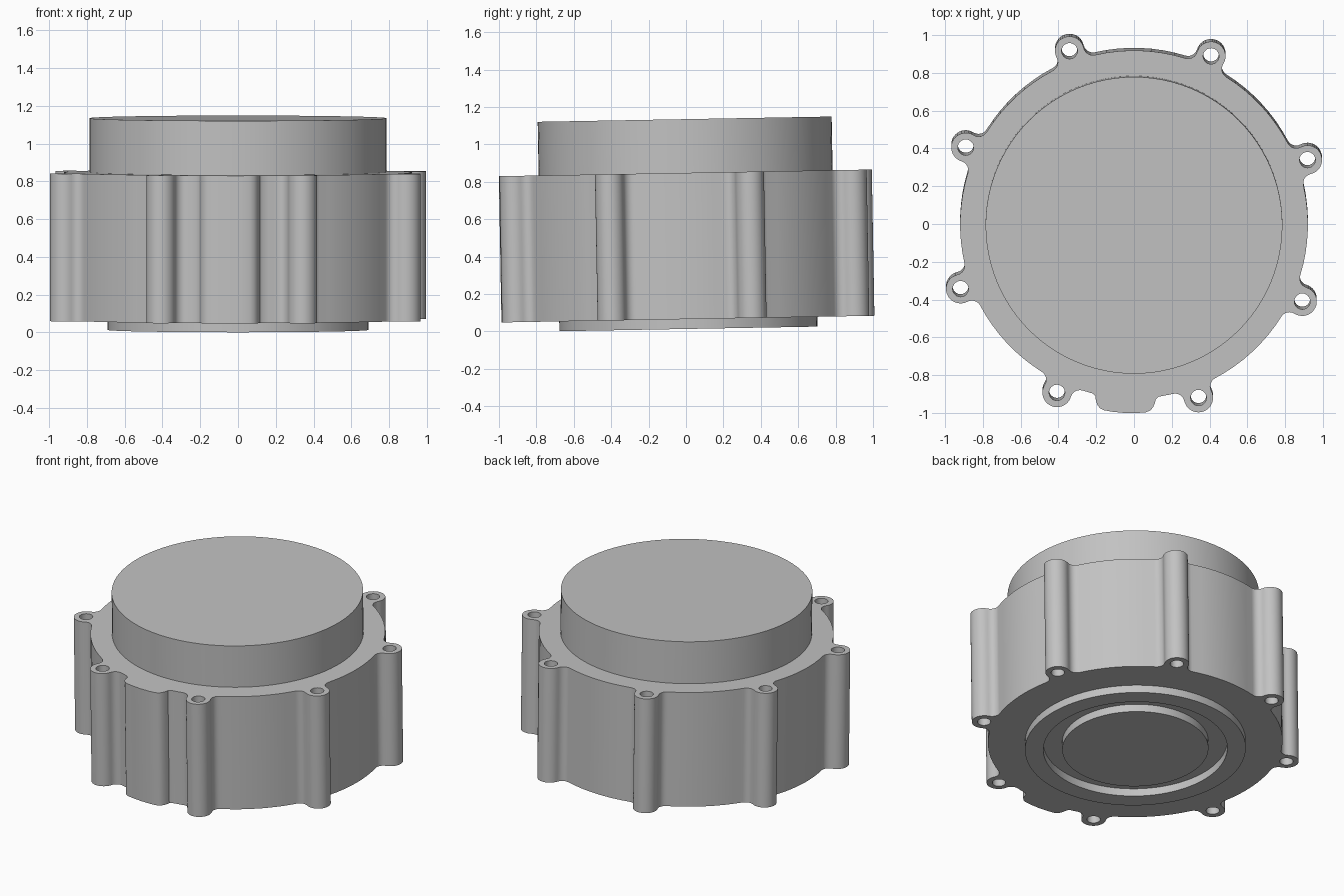
import bpy
import bmesh
from math import acos, cos, sin, pi, radians, atan2, tau
from mathutils import Vector

default = bpy.data.objects.get("Cube")
if default:
    bpy.data.objects.remove(default, do_unlink=True)

metal = bpy.data.materials.new("plain grey metal")
metal.use_nodes = True
GREY = (0.54, 0.54, 0.54, 1)
metal.diffuse_color = GREY
metal.node_tree.nodes["Principled BSDF"].inputs["Base Color"].default_value = GREY

PIVOT = 0.57           # height the whole housing leans about
LEAN = radians(1.03)
BODY_R, BOLT_R, LUG_R, FILLET, HOLE_R = 0.921, 0.98, 0.077, 0.05, 0.042
BOLT_ANGLES = [radians(20.4 + 45 * i) for i in range(8)]


def polar(angle, r):
    return Vector((r * cos(angle), r * sin(angle)))


def arc(centre, r, start, end, steps):
    return [centre + polar(start + (end - start) * i / steps, r) for i in range(steps + 1)]


def circle(r, steps=96, centre=Vector((0, 0))):
    return arc(centre, r, 0, tau, steps)[:-1]


def direction(v):
    return atan2(v.y, v.x)


def extrude_loops(name, loops, z0, z1):
    """Fill closed outlines (inner ones become holes) and extrude from z0 to z1."""
    curve = bpy.data.curves.new(name, "CURVE")
    curve.dimensions = "2D"
    curve.fill_mode = "BOTH"
    curve.extrude = (z1 - z0) / 2
    for loop in loops:
        spline = curve.splines.new("POLY")
        spline.points.add(len(loop) - 1)
        for point, p in zip(spline.points, loop):
            point.co = (p.x, p.y, 0, 1)
        spline.use_cyclic_u = True
    obj = bpy.data.objects.new(name, curve)
    bpy.context.collection.objects.link(obj)
    bpy.ops.object.select_all(action="DESELECT")
    obj.select_set(True)
    bpy.context.view_layer.objects.active = obj
    bpy.ops.object.convert(target="MESH")
    obj = bpy.context.view_layer.objects.active
    bm = bmesh.new()
    bm.from_mesh(obj.data)
    bmesh.ops.translate(bm, verts=bm.verts, vec=(0, 0, (z0 + z1) / 2 - PIVOT))
    bmesh.ops.remove_doubles(bm, verts=bm.verts, dist=0.0001)
    bmesh.ops.recalc_face_normals(bm, faces=bm.faces)
    bm.to_mesh(obj.data)
    bm.free()
    obj.data.materials.clear()
    obj.data.materials.append(metal)
    bpy.ops.object.shade_smooth_by_angle(angle=radians(30))
    obj.location = (0, 0.003, PIVOT)
    obj.rotation_euler.x = LEAN
    return obj


def lug(angle):
    """Counterclockwise outline of one bolt lug with its two fillets."""
    a, b, c = BOLT_R, BODY_R + FILLET, LUG_R + FILLET
    spread = acos((a * a + b * b - c * c) / (2 * a * b))
    centre = polar(angle, BOLT_R)
    before, after = polar(angle - spread, b), polar(angle + spread, b)

    def turn(frm, to):
        return (to - frm + pi) % tau - pi

    s1 = direction(-before)
    e1 = direction(centre - before)
    first = arc(before, FILLET, s1, s1 + turn(s1, e1), 6)
    s2 = direction(before - centre)
    sweep = (direction(after - centre) - s2) % tau
    tip = arc(centre, LUG_R, s2, s2 + sweep, 20)
    s3 = direction(centre - after)
    last = arc(after, FILLET, s3, s3 + turn(s3, direction(-after)), 6)
    return first + tip[1:-1] + last, angle - spread, angle + spread


def tab(angle):
    """Rounded locating tab on the front, mirrored about its middle."""
    half = [(13, BODY_R), (11, 0.922), (9.9, 0.933), (9.4, 0.955), (8.7, 0.975),
            (7.8, 0.989), (6.5, 0.997), (4, 0.999)]
    points = [polar(angle - radians(a), r) for a, r in half]
    points.append(polar(angle, 1.0))
    points += [polar(angle + radians(a), r) for a, r in reversed(half)]
    return points, angle - radians(13), angle + radians(13)


# Housing outline: lugs and tab joined by arcs of the round body
features = [lug(a) for a in BOLT_ANGLES] + [tab(radians(267.2))]
features.sort(key=lambda f: (f[1] + f[2]) / 2)
outline = []
for i, (points, start, end) in enumerate(features):
    following = features[(i + 1) % len(features)][1]
    gap = (following - end) % tau
    steps = max(2, round(gap / radians(4)))
    outline += points + arc(Vector((0, 0)), BODY_R, end, end + gap, steps)[1:-1]

bolt_holes = [circle(HOLE_R, 24, polar(a, BOLT_R)) for a in BOLT_ANGLES]
extrude_loops("housing_body", [outline] + bolt_holes, 0.066, 0.848)

# Round cover on top, ring and centre boss underneath
extrude_loops("top_cover", [circle(0.786)], 0.84, 1.135)
extrude_loops("bottom_ring", [circle(0.69), circle(0.575)], 0.0135, 0.07)
extrude_loops("bottom_boss", [circle(0.457)], 0.0135, 0.07)
